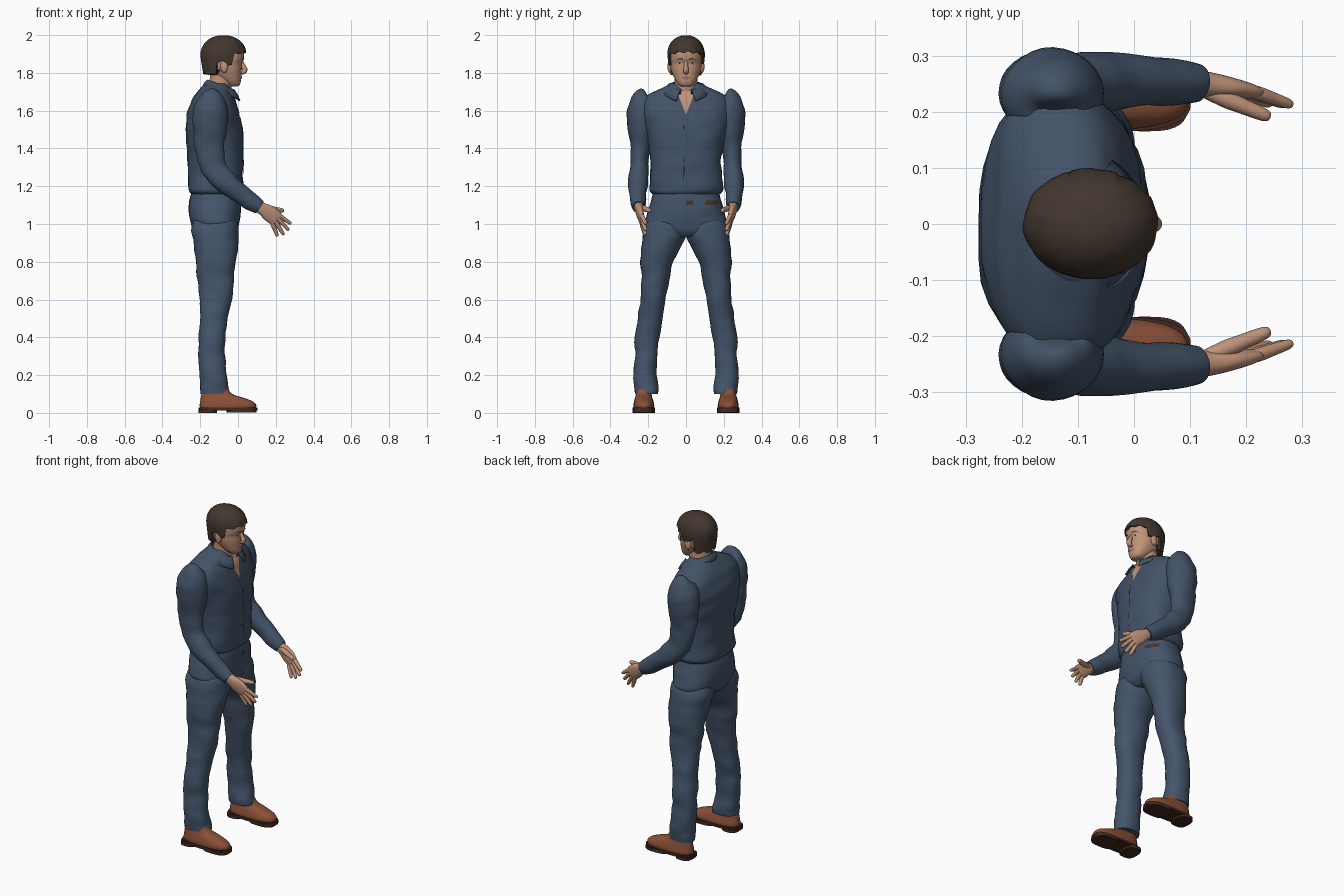
import bpy, bmesh
from math import sin, cos, pi, radians
from mathutils import Vector, noise
from mathutils.bvhtree import BVHTree

cube = bpy.data.objects.get("Cube")
if cube:
    bpy.data.objects.remove(cube, do_unlink=True)

def material(name, *rgb):
    mat = bpy.data.materials.new(name)
    mat.use_nodes = True
    mat.diffuse_color = (*rgb, 1)
    mat.node_tree.nodes["Principled BSDF"].inputs["Base Color"].default_value = (*rgb, 1)
    return mat

shirt = material("navy shirt", .055, .085, .135)
denim = material("navy trousers", .058, .09, .145)
skin = material("skin", .52, .29, .19)
hair = material("brown hair", .055, .038, .028)
leather = material("tan leather", .26, .08, .038)
rubber = material("dark sole", .05, .022, .015)
strap = material("belt brown", .06, .035, .025)
lip = material("lips", .36, .16, .11)
white = material("eye white", .5, .45, .4)
dark = material("dark iris", .03, .02, .015)
SEGMENTS, STEPS = 32, 4

def finish(name, bm, mat):
    bmesh.ops.recalc_face_normals(bm, faces=bm.faces)
    mesh = bpy.data.meshes.new(name)
    bm.to_mesh(mesh)
    bm.free()
    mesh.materials.append(mat)
    ob = bpy.data.objects.new(name, mesh)
    bpy.context.collection.objects.link(ob)
    bpy.ops.object.select_all(action='DESELECT')
    ob.select_set(True)
    bpy.context.view_layer.objects.active = ob
    bpy.ops.object.shade_smooth_by_angle(angle=radians(50))
    return ob

def smoothed(keys):
    """Catmull-Rom interpolation of the cross-section keys."""
    keys = [Vector(k) for k in keys]
    padded = [keys[0]] + keys + [keys[-1]]
    out = []
    for a, b, c, d in zip(padded, padded[1:], padded[2:], padded[3:]):
        for s in range(STEPS):
            t = s / STEPS
            out.append(b + (c - a) * t / 2 + (a * 2 - b * 5 + c * 4 - d) * t**2 / 2
                       + (b * 3 - a - c * 3 + d) * t**3 / 2)
    return out + [keys[-1]]

def skin_rings(name, mat, rings):
    bm = bmesh.new()
    rows = [[bm.verts.new(p) for p in ring] for ring in rings]
    n = len(rows[0])
    for lo, hi in zip(rows, rows[1:]):
        for j in range(n):
            bm.faces.new((lo[j], lo[(j + 1) % n], hi[(j + 1) % n], hi[j]))
    bm.faces.new(rows[0])
    bm.faces.new(rows[-1])
    return finish(name, bm, mat)

def bulge(v, p):
    return abs(v) ** (2 / p) * (1 if v > 0 else -1)

def loft(name, mat, keys, upright=False, power=2, crease=0, side=1):
    """Skin oval sections (x, y, z, radius, radius) along a path."""
    keys = smoothed(keys)
    rings = []
    for i, k in enumerate(keys):
        ahead, behind = keys[min(i + 1, len(keys) - 1)], keys[max(i - 1, 0)]
        t = Vector((0, 0, 1)) if upright else (Vector(ahead[:3]) - Vector(behind[:3])).normalized()
        a = t.cross(Vector((0, 1, 0))).normalized()
        b = t.cross(a)
        ring = []
        for j in range(SEGMENTS):
            ang = 2 * pi * j / SEGMENTS
            off = a * k[3] * bulge(cos(ang), power) + b * k[4] * bulge(sin(ang), power)
            p = Vector(k[:3]) + off
            p += off.normalized() * crease * noise.noise(Vector((p.x * 9, p.y * 9, p.z * 17)))
            ring.append((p.x, p.y * side, p.z))
        rings.append(ring)
    return skin_rings(name, mat, rings)

def section(z, x0, x1, y0, y1=None):
    """Level section from its limits; a single width means centred."""
    if y1 is None:
        y0, y1 = -y0, y0
    return ((x0 + x1) / 2, (y0 + y1) / 2, z, (x1 - x0) / 2, (y1 - y0) / 2)

def stack(name, mat, rows, **options):
    return loft(name, mat, [section(*r) for r in rows], upright=True, **options)

def patch(name, mat, target, outline, lift=.003):
    """Thin plate laid on the front of a part; outline is (y, z)."""
    tree = BVHTree.FromPolygons([v.co for v in target.data.vertices],
                                [p.vertices for p in target.data.polygons])
    pts = [Vector(p) for p in outline]
    rim = [a.lerp(b, s / 5) for a, b in zip(pts, pts[1:] + pts[:1]) for s in range(5)]
    mid = sum(pts, Vector((0, 0))) / len(pts)
    rings = []
    for r in range(6):
        flat = [p.lerp(mid, r / 6) for p in rim]
        hits = [tree.ray_cast(Vector((1, *q)), Vector((-1, 0, 0)))[0] for q in flat]
        rings.append([(h.x + lift, h.y, h.z) for h in hits])
    return skin_rings(name, mat, rings)

def oval(y, z, w, h):
    return [(y + w * cos(i * pi / 5), z + h * sin(i * pi / 5)) for i in range(10)]

# Shirt body
body = stack("shirt_body", shirt, [
    (1.155, -.24, .005, .17), (1.17, -.262, .02, .19), (1.2, -.266, .024, .197),
    (1.3, -.262, .026, .187), (1.4, -.272, .026, .195), (1.5, -.278, .022, .22),
    (1.58, -.27, .008, .24), (1.65, -.247, -.014, .235), (1.69, -.222, -.034, .195),
    (1.72, -.195, -.045, .13), (1.745, -.165, -.06, .075)], power=2.5, crease=.009)
patch("open_neck", skin, body, [(-.05, 1.705), (.05, 1.705), (0, 1.58)])
patch("shirt_placket", shirt, body, [(-.012, 1.18), (.012, 1.18), (.012, 1.58), (-.012, 1.58)])

# Collar, a folded band left open at the front
bm = bmesh.new()
rows = []
for i in range(41):
    ang = radians(24 + 312 * i / 40)
    c, s = cos(ang), sin(ang)
    front = (1 + c) / 2
    rows.append([bm.verts.new(p) for p in (
        (-.09 + .066 * c, .062 * s, 1.72 - .03 * front),
        (-.088 + .076 * c, .072 * s, 1.765 - .055 * front),
        (-.086 + .093 * c, .098 * s, 1.75 - .07 * front**2),
        (-.085 + .107 * c, .126 * s, 1.722 - .075 * front**2))])
for lo, hi in zip(rows, rows[1:]):
    for j in range(3):
        bm.faces.new((lo[j], lo[j + 1], hi[j + 1], hi[j]))
finish("collar", bm, shirt).modifiers.new("thickness", 'SOLIDIFY').thickness = .007

# Trouser seat and belt pieces
seat = stack("trouser_seat", denim, [
    (.93, -.2, -.03, .08), (.96, -.235, -.005, .17), (1.0, -.25, .005, .215),
    (1.05, -.26, .014, .207), (1.1, -.262, .018, .192), (1.18, -.245, .01, .17)],
    power=2.4, crease=.005)
for label, y0, y1 in (("middle", 0, .04), ("side", .1, .17)):
    patch(label + "_belt_piece", strap, seat, [(y0, 1.1), (y1, 1.1), (y1, 1.125), (y0, 1.125)])

# Neck and head
loft("neck", skin, [(-.12, 0, 1.66, .07, .07), (-.1, 0, 1.71, .064, .063),
                    (-.09, 0, 1.76, .06, .06), (-.085, 0, 1.82, .065, .062)])
head = stack("head", skin, [
    (1.728, -.045, -.005, .02), (1.735, -.06, .008, .036), (1.755, -.09, .015, .053),
    (1.785, -.13, .018, .068), (1.82, -.165, .02, .08), (1.85, -.18, .02, .084),
    (1.875, -.185, .03, .086), (1.92, -.185, .028, .086), (1.96, -.16, -.005, .07)], power=2.25)
loft("nose", skin, [(.016, 0, 1.872, .007, .008), (.025, 0, 1.845, .011, .01),
                    (.036, 0, 1.817, .014, .014), (.03, 0, 1.804, .011, .014),
                    (.016, 0, 1.798, .006, .009)])
patch("upper_lip", lip, head, oval(0, 1.776, .025, .004))
patch("lower_lip", lip, head, oval(0, 1.769, .02, .004))

# Limbs, shoes and paired face details
digits = {"index": ((.208, .238, 1.052), (.282, .212, 1.0)),
          "middle": ((.205, .236, 1.035), (.27, .213, .966)),
          "ring": ((.195, .235, 1.018), (.243, .214, .942)),
          "little": ((.18, .235, 1.008), (.21, .216, .935)),
          "thumb": ((.145, .23, 1.085), (.243, .19, 1.07))}
for label, side in (("left_", 1), ("right_", -1)):
    stack(label + "trouser_leg", denim, [
        (1.06, -.2, -.04, .05, .16), (1.0, -.245, 0, 0, .217), (.92, -.24, .002, .006, .232),
        (.8, -.22, -.012, .068, .24), (.7, -.213, -.02, .09, .236), (.6, -.201, -.03, .108, .241),
        (.5, -.2, -.057, .126, .256), (.4, -.207, -.063, .14, .268), (.3, -.21, -.068, .154, .273),
        (.2, -.202, -.06, .152, .278), (.14, -.202, -.048, .147, .278),
        (.1, -.195, -.042, .153, .272)], power=2.2, crease=.008, side=side)
    loft(label + "sleeve", shirt, [
        (-.14, .21, 1.69, .02, .02), (-.14, .222, 1.675, .065, .06), (-.143, .23, 1.6, .092, .08),
        (-.15, .235, 1.5, .088, .07), (-.15, .243, 1.4, .076, .052), (-.128, .248, 1.3, .07, .05),
        (-.065, .254, 1.22, .061, .05), (.03, .255, 1.145, .05, .044), (.1, .252, 1.098, .042, .034),
        (.115, .251, 1.088, .038, .031)], crease=.008, side=side)
    loft(label + "palm", skin, [
        (.09, .251, 1.105, .029, .025), (.13, .248, 1.08, .033, .023), (.165, .243, 1.057, .042, .019),
        (.2, .236, 1.03, .04, .014), (.212, .234, 1.02, .03, .008)], power=2.3, side=side)
    for name, (start, tip) in digits.items():
        thick = .014 if name == "thumb" else .011
        taper = ((-.2, .9), (.2, 1.1), (.5, 1), (.85, .85), (.97, .6), (1, .15))
        loft(label + name + "_digit", skin, [
            (*Vector(start).lerp(Vector(tip), f), thick * g, thick * g) for f, g in taper], side=side)
    stack(label + "shoe", leather, [
        (.02, -.2, .092, .17, .276), (.04, -.203, .097, .168, .278), (.06, -.2, .08, .172, .275),
        (.08, -.197, .03, .178, .27), (.1, -.193, -.03, .182, .265), (.14, -.19, -.06, .182, .262)],
        power=2.5, side=side)
    for name, z0, z1, x0, x1 in (("sole", .012, .028, -.208, .102), ("heel", 0, .02, -.208, -.11),
                                 ("tread", .002, .02, -.06, .098)):
        stack(label + name, rubber, [(z, x0, x1, .165, .282) for z in (z0, z1)], power=3, side=side)
    loft(label + "ear", skin, [(-.073, .086 * side, 1.832 + .032 * s, .02 * r, .012 * r)
                               for s, r in ((-1, .1), (-.7, .7), (0, 1), (.7, .8), (1, .1))])
    patch(label + "eye", white, head, oval(side * .034, 1.852, .014, .005))
    patch(label + "iris", dark, head, oval(side * .034, 1.852, .006, .005), .005)
    brow = ((.014, 1.868), (.035, 1.873), (.056, 1.867), (.035, 1.879), (.015, 1.876))
    patch(label + "eyebrow", hair, head, [(side * y, z) for y, z in brow], .004)

# Hair cap with a fringe, sideburns and a longer nape
rings = []
for i in range(15):
    ring = []
    for j in range(64):
        ang = 2 * pi * j / 64
        turn = min(ang, 2 * pi - ang)
        edge = next(z for limit, z in ((1.1, 1.91 - .01 * turn**2), (1.55, 1.845), (1.9, 1.86),
                                       (4, 1.8 - .01 * sin(turn))) if turn < limit)
        edge += .005 * sin(ang * 11)
        z = 1.998 + (edge - 1.998) * min(i / 13, 1) ** 1.5
        r = (1 - ((z - 1.89) / .11) ** 2.3) ** .5 if z > 1.89 else 1 - 1.1 * (1.89 - z)
        r *= 1 + .03 * noise.noise(Vector((cos(ang) * 4, sin(ang) * 4, z * 12)))
        if i == 14:
            r *= .87
        ring.append((-.077 + .121 * r * cos(ang), .099 * r * sin(ang), z))
    rings.append(ring)
skin_rings("hair_cap", hair, rings)
